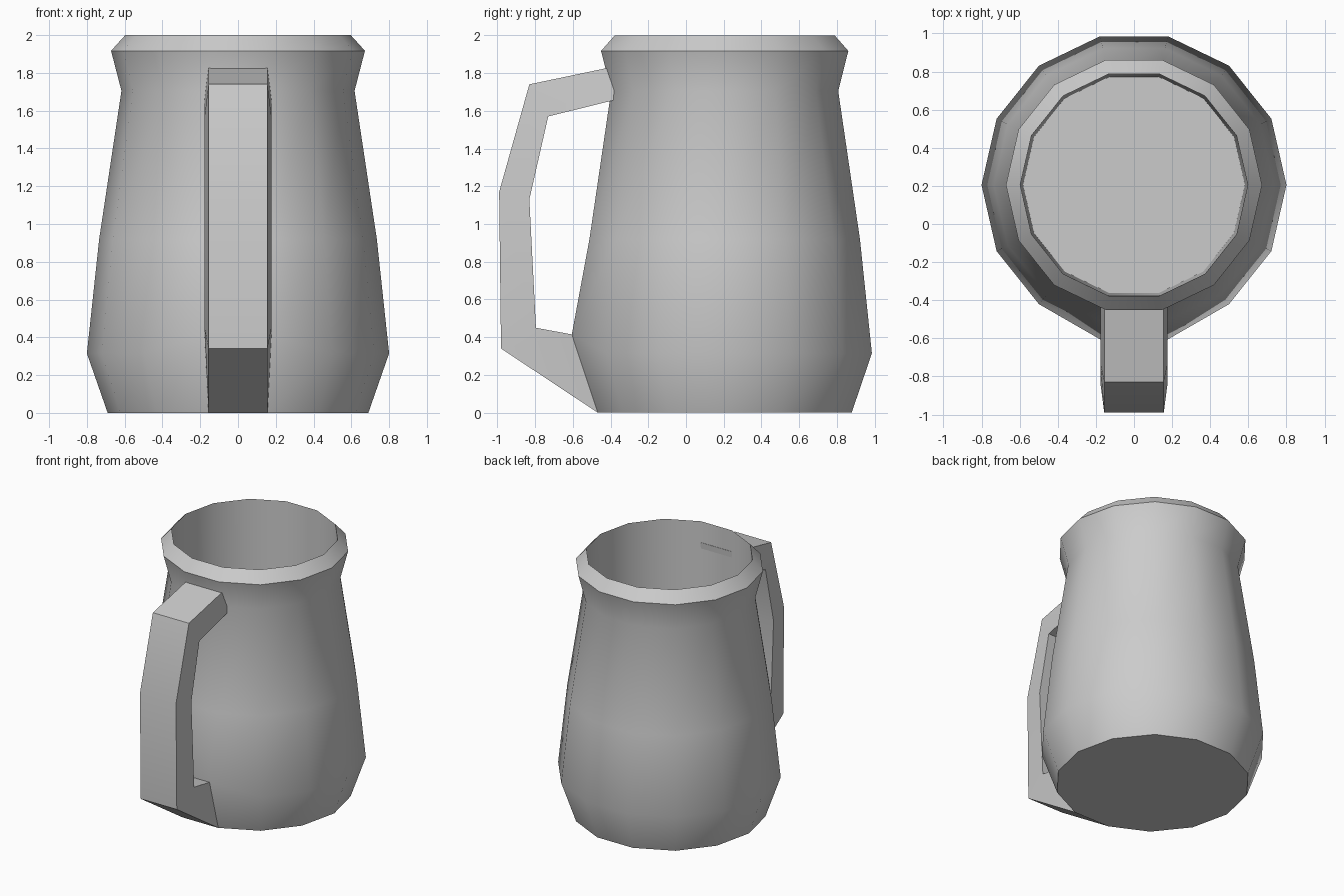
import bpy, bmesh, math

if "Cube" in bpy.data.objects:
    bpy.data.objects.remove(bpy.data.objects["Cube"])

SIDES = 14
CENTRE_Y = 0.205

clay = bpy.data.materials.new("plain_grey")
clay.diffuse_color = (0.6, 0.6, 0.6, 1)
clay.use_nodes = True
clay.node_tree.nodes["Principled BSDF"].inputs["Base Color"].default_value = clay.diffuse_color


def finish(name, bm):
    """Turn a bmesh into an object with angle-limited smooth shading."""
    bmesh.ops.recalc_face_normals(bm, faces=bm.faces[:])
    mesh = bpy.data.meshes.new(name)
    bm.to_mesh(mesh)
    bm.free()
    mesh.materials.append(clay)
    obj = bpy.data.objects.new(name, mesh)
    bpy.context.collection.objects.link(obj)
    bpy.ops.object.select_all(action='DESELECT')
    obj.select_set(True)
    bpy.context.view_layer.objects.active = obj
    bpy.ops.object.shade_smooth_by_angle(angle=math.radians(30))
    return obj


# Mug body: outside from base to lip, then down the inner wall to the floor
profile = [(0.69, 0.0), (0.80, 0.315), (0.735, 0.92), (0.617, 1.705),
           (0.672, 1.917), (0.597, 2.0), (0.582, 0.10)]
bm = bmesh.new()
rings = []
for r, z in profile:
    ring = []
    for i in range(SIDES):
        a = 2 * math.pi * i / SIDES
        ring.append(bm.verts.new((r * math.cos(a), CENTRE_Y + r * math.sin(a), z)))
    rings.append(ring)
for low, high in zip(rings, rings[1:]):
    for i in range(SIDES):
        j = (i + 1) % SIDES
        bm.faces.new((low[i], low[j], high[j], high[i]))
bm.faces.new(rings[0])
bm.faces.new(rings[-1])
# The widest ring is pulled up and out where the handle joins
for v in rings[1]:
    if abs(v.co.x) < 0.2 and v.co.y < 0:
        v.co.y, v.co.z = -0.605, 0.415
finish("mug_body", bm)

# Handle: outer and inner outlines (y, z), slightly wider on the inner side
outer = [(-0.372, 1.836), (-0.83, 1.74), (-0.99, 1.17), (-0.98, 0.34), (-0.467, 0.0)]
inner = [(-0.385, 1.655), (-0.73, 1.57), (-0.83, 1.13), (-0.795, 0.45), (-0.605, 0.415)]
bm = bmesh.new()
sections = []
for (oy, oz), (iy, iz) in zip(outer, inner):
    corners = [(-0.156, oy, oz), (0.156, oy, oz), (0.177, iy, iz), (-0.177, iy, iz)]
    sections.append([bm.verts.new(c) for c in corners])
for a, b in zip(sections, sections[1:]):
    for i in range(4):
        j = (i + 1) % 4
        bm.faces.new((a[i], a[j], b[j], b[i]))
bm.faces.new(sections[0])
finish("handle", bm)
